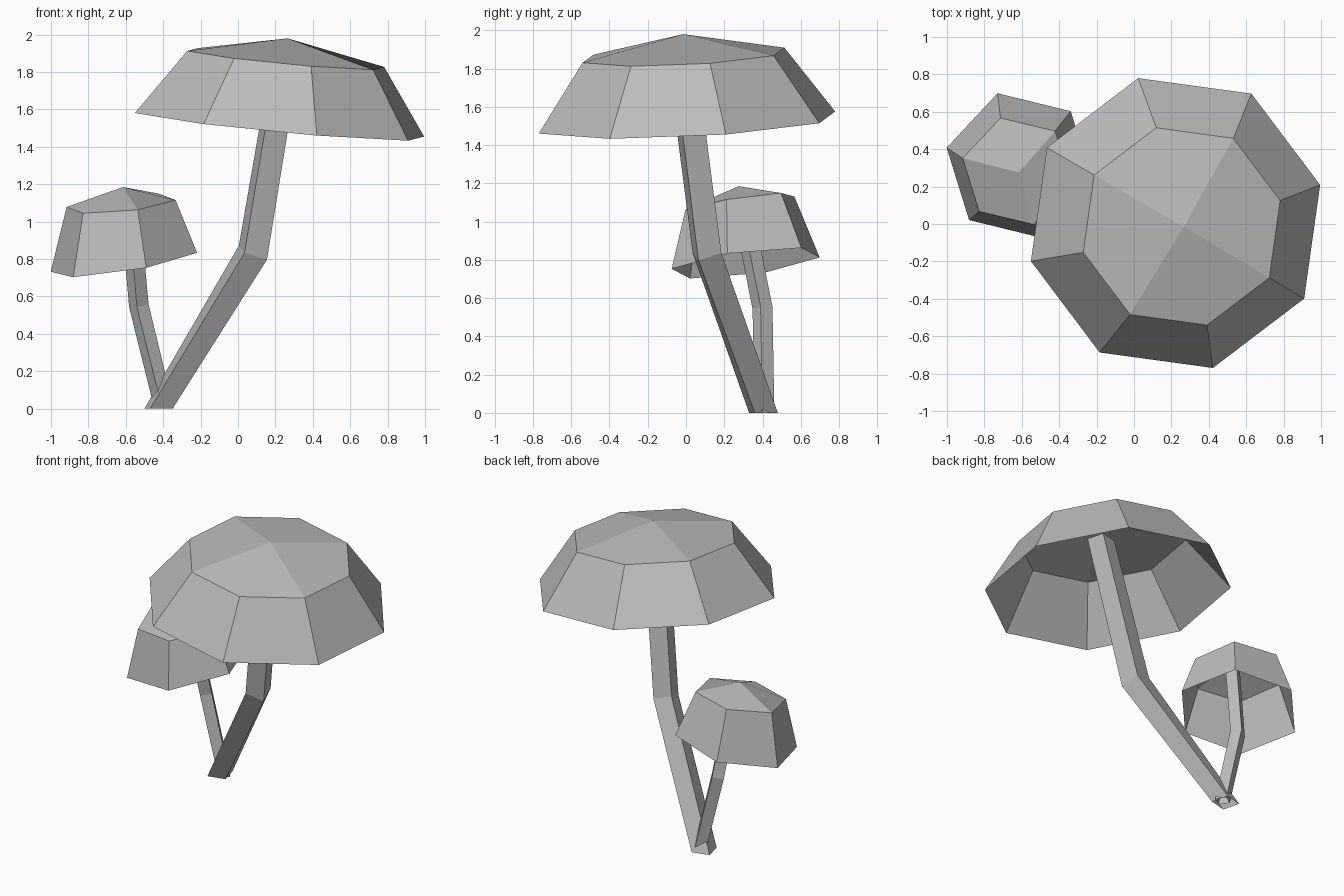
import bpy, bmesh
from math import cos, sin, radians, tau
from mathutils import Vector

if "Cube" in bpy.data.objects:
    bpy.data.objects.remove(bpy.data.objects["Cube"], do_unlink=True)

GREY = (0.5, 0.5, 0.5, 1)
mat = bpy.data.materials.new("plain grey")
mat.use_nodes = True
mat.diffuse_color = GREY
mat.node_tree.nodes["Principled BSDF"].inputs["Base Color"].default_value = GREY

UP = Vector((0, 0, 1))


def finish(bm, name):
    """Turn a bmesh into a flat-shaded grey object."""
    mesh = bpy.data.meshes.new(name)
    bm.to_mesh(mesh)
    bm.free()
    mesh.materials.append(mat)
    obj = bpy.data.objects.new(name, mesh)
    bpy.context.scene.collection.objects.link(obj)


def bridge(bm, low, high):
    """Join two rings of vertices with outward-facing quads."""
    n = len(low)
    for i in range(n):
        j = (i + 1) % n
        bm.faces.new((low[i], low[j], high[j], high[i]))


def cap(name, sides, turn, rim, crown, apex):
    """Open faceted cap: tilted rim, smaller tilted crown ring, low apex."""
    bm = bmesh.new()
    rings = []
    for center, radius, normal in (rim, crown):
        tilt = UP.rotation_difference(Vector(normal))
        ring = []
        for i in range(sides):
            a = radians(turn) + tau * i / sides
            spoke = tilt @ Vector((cos(a), sin(a), 0))
            ring.append(bm.verts.new(Vector(center) + radius * spoke))
        rings.append(ring)
    bridge(bm, *rings)
    # Each top facet spans two sides of the crown ring
    tip, top = bm.verts.new(apex), rings[1]
    for i in range(1, sides, 2):
        bm.faces.new((tip, top[i], top[(i + 1) % sides], top[(i + 2) % sides]))
    finish(bm, name)


def stem(name, corner, path):
    """Square tube with a mitred bend, open at both ends."""
    bm = bmesh.new()
    x, y = corner
    corners = [(x, y), (-y, x), (-x, -y), (y, -x)]
    points = [Vector(p) for p in path]
    bend = (points[1] - points[0]).normalized() + (points[2] - points[1]).normalized()
    rings = []
    for p, n in zip(points, (UP, bend, UP)):
        rings.append([bm.verts.new(p + Vector((dx, dy, -(n.x * dx + n.y * dy) / n.z)))
                      for dx, dy in corners])
    for low, high in zip(rings, rings[1:]):
        bridge(bm, low, high)
    finish(bm, name)


# Large mushroom
cap("large_cap", 8, 14.6,
    ((0.222, 0.005, 1.518), 0.802, (0.0945, -0.05, 1)),
    ((0.255, -0.013, 1.87), 0.546, (0.0945, -0.05, 1)),
    (0.265, -0.015, 1.98))
stem("large_stem", (-0.045, -0.075),
     [(-0.425, 0.405, 0), (0.08, 0.11, 0.835), (0.255, -0.025, 1.88)])

# Small mushroom
cap("small_cap", 6, -13.2,
    ((-0.61, 0.312, 0.783), 0.406, (-0.16, -0.126, 1)),
    ((-0.625, 0.282, 1.097), 0.3, (-0.1, -0.15, 1)),
    (-0.615, 0.275, 1.185))
stem("small_stem", (-0.01, -0.052),
     [(-0.395, 0.41, 0), (-0.53, 0.4, 0.55), (-0.58, 0.29, 1.1)])
